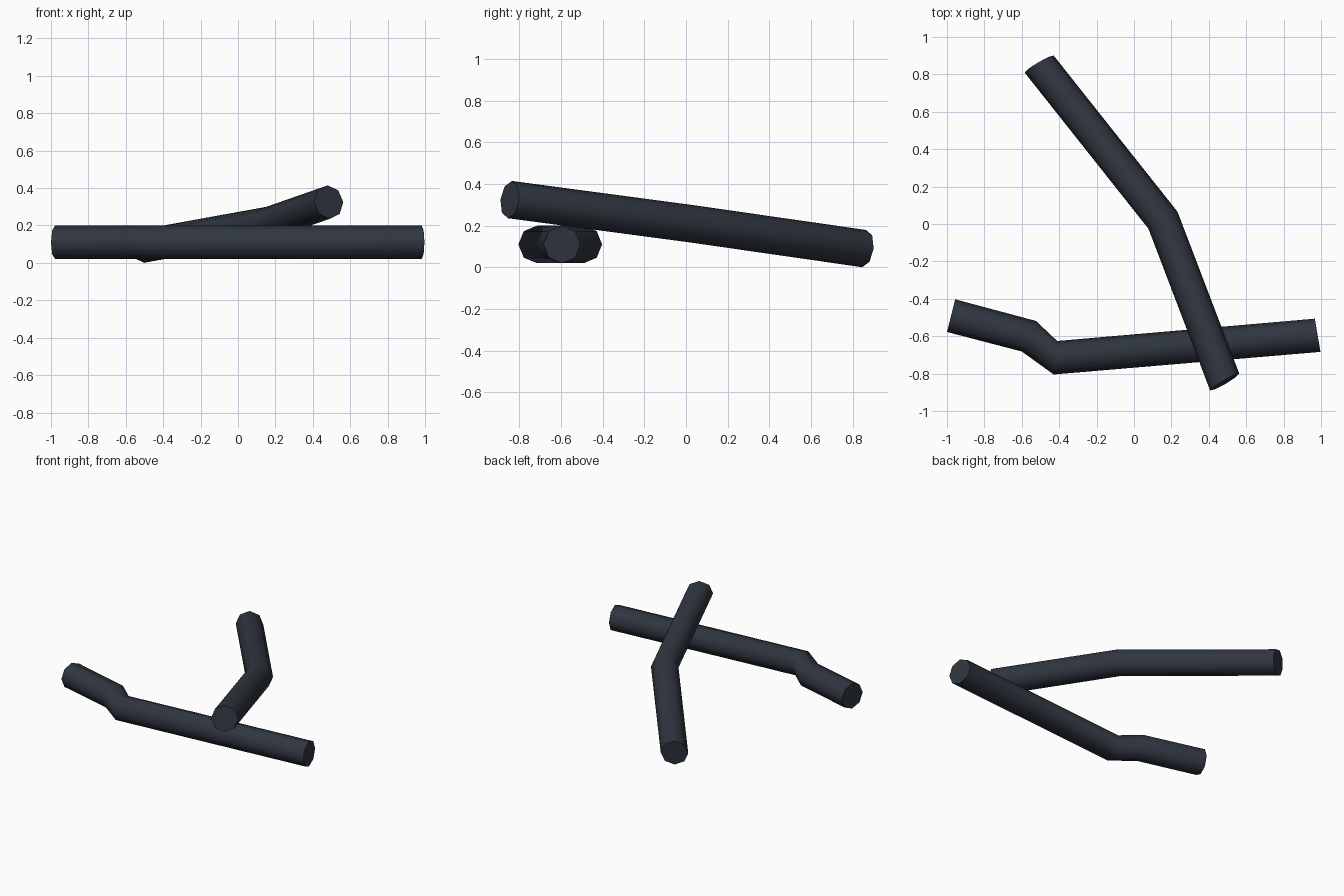
import bpy, bmesh, math
from mathutils import Vector

if "Cube" in bpy.data.objects:
    bpy.data.objects.remove(bpy.data.objects["Cube"])

R, SIDES = 0.09, 8

mat = bpy.data.materials.new("dark slate")
mat.diffuse_color = (0.029, 0.037, 0.051, 1)
mat.use_nodes = True
mat.node_tree.nodes["Principled BSDF"].inputs["Base Color"].default_value = mat.diffuse_color


def stick(name, path, normals):
    """Octagonal bent rod: one ring per path point, facing the given normal."""
    bm = bmesh.new()
    rings = []
    for p, n in zip(path, normals):
        n = Vector(n).normalized()
        side = Vector((0, 0, 1)).cross(n).normalized()
        up = n.cross(side)
        ring = []
        for i in range(SIDES):
            a = 2 * math.pi * i / SIDES
            ring.append(bm.verts.new(Vector(p) + R * (math.cos(a) * side + math.sin(a) * up)))
        rings.append(ring)
    for a, b in zip(rings, rings[1:]):
        for i in range(SIDES):
            j = (i + 1) % SIDES
            bm.faces.new((a[i], a[j], b[j], b[i]))
    bm.faces.new(rings[0])
    bm.faces.new(rings[-1])
    bmesh.ops.recalc_face_normals(bm, faces=bm.faces)
    me = bpy.data.meshes.new(name)
    bm.to_mesh(me)
    bm.free()
    me.materials.append(mat)
    ob = bpy.data.objects.new(name, me)
    bpy.context.collection.objects.link(ob)
    bpy.ops.object.select_all(action='DESELECT')
    ob.select_set(True)
    bpy.context.view_layer.objects.active = ob
    bpy.ops.object.shade_smooth_by_angle(angle=math.radians(50))


def heading(deg):
    return (math.cos(math.radians(deg)), math.sin(math.radians(deg)), 0)


# level stick with a kink near its left end
stick("lower_stick",
      [(-0.978, -0.49, 0.11), (-0.562, -0.60, 0.11), (-0.42, -0.715, 0.11), (0.982, -0.595, 0.11)],
      [heading(a) for a in (-14, -25, -6, 9.5)])

# sloping stick resting across the lower one
stick("upper_stick",
      [(-0.507, 0.855, 0.09), (0.155, 0.02, 0.21), (0.485, -0.845, 0.325)],
      [(0.99, -1.70, 0.235)] * 3)
